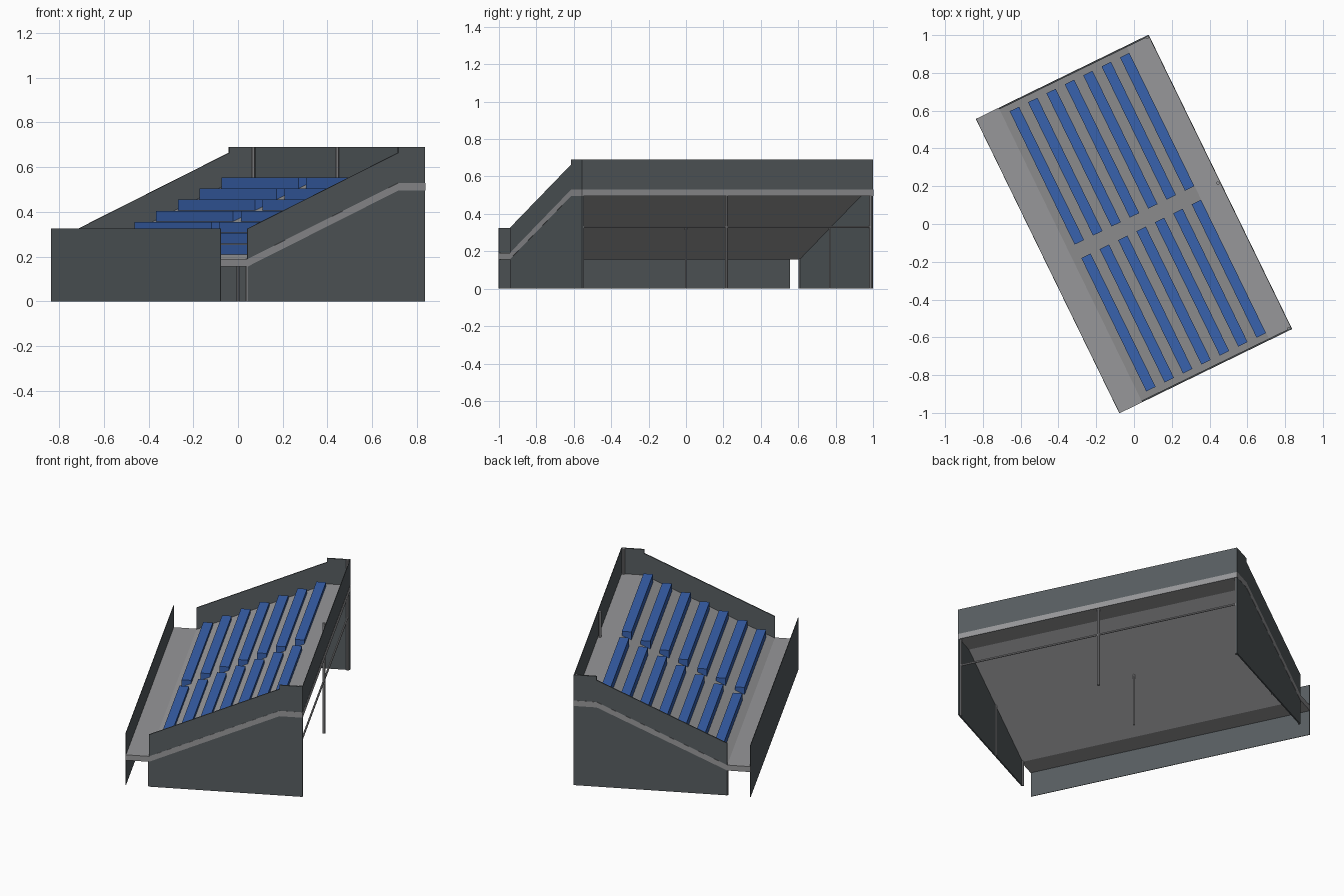
import bpy, bmesh, math
from mathutils import Matrix, Vector

cube = bpy.data.objects.get("Cube")
if cube:
    bpy.data.objects.remove(cube, do_unlink=True)

# The stand is turned about z; local x runs front to back, local y along the rows
TURN = Matrix.Rotation(math.radians(26), 4, 'Z')
A, B = 0.508, 0.866           # half depth, half length
U1, U2 = -0.374, 0.376        # start and end of the slope
FLOOR, TOP = 0.19, 0.53       # deck heights at the two ends
THICK = 0.034                 # deck thickness
RISE = (TOP - FLOOR) / (U2 - U1)


def material(name, rgb):
    m = bpy.data.materials.new(name)
    m.use_nodes = True
    m.diffuse_color = (*rgb, 1)
    m.node_tree.nodes["Principled BSDF"].inputs["Base Color"].default_value = (*rgb, 1)
    return m


concrete = material("light_grey", (0.31, 0.31, 0.32))
panel = material("dark_slate", (0.095, 0.11, 0.118))
blue = material("seat_blue", (0.04, 0.122, 0.42))


def finish(name, bm, mat):
    bmesh.ops.recalc_face_normals(bm, faces=bm.faces)
    me = bpy.data.meshes.new(name)
    bm.to_mesh(me)
    bm.free()
    me.materials.append(mat)
    ob = bpy.data.objects.new(name, me)
    ob.matrix_world = TURN
    bpy.context.collection.objects.link(ob)
    return ob


def extrude_profile(name, points, v0, v1, mat):
    """Side profile (depth, height) swept along the rows."""
    bm = bmesh.new()
    face = bm.faces.new([bm.verts.new((u, v0, z)) for u, z in points])
    new = bmesh.ops.extrude_face_region(bm, geom=[face])["geom"]
    bmesh.ops.translate(bm, vec=(0, v1 - v0, 0),
                        verts=[g for g in new if isinstance(g, bmesh.types.BMVert)])
    return finish(name, bm, mat)


def box(name, u0, u1, v0, v1, z0, z1, mat):
    return extrude_profile(name, [(u0, z0), (u1, z0), (u1, z1), (u0, z1)], v0, v1, mat)


def pole(name, start, end, radius):
    a, b = Vector(start), Vector(end)
    d = b - a
    bm = bmesh.new()
    bmesh.ops.create_cone(bm, cap_ends=True, segments=8,
                          radius1=radius, radius2=radius, depth=d.length)
    spin = d.to_track_quat('Z', 'Y').to_matrix().to_4x4()
    bm.transform(Matrix.Translation((a + b) / 2) @ spin)
    return finish(name, bm, concrete)


# Sloping deck with flat walkways at front and back
top_line = [(-A, FLOOR), (U1, FLOOR), (U2, TOP), (A + 0.001, TOP)]
under_line = [(u, z - THICK) for u, z in reversed(top_line)]
extrude_profile("deck", top_line + under_line, -B - 0.001, B + 0.001, concrete)

# Front and back walls
box("front_wall", -A - 0.001, -A + 0.002, -B, B, 0, 0.325, panel)
box("back_wall", A - 0.003, A, -B, B, TOP - THICK, 0.69, panel)

# Side walls following the slope, with a small step at the back
side = [(U1, 0), (A, 0), (A, 0.69), (U2, 0.69), (U2, 0.665), (U1, 0.325)]
for label, s in (("left", 1), ("right", -1)):
    extrude_profile(label + "_side_wall", side, s * B, s * (B - 0.008), panel)

# Two blocks of seven benches with an aisle between
for row in range(7):
    u = -0.33 + row * 0.1083
    z = 0.255 + row * 0.05
    for label, s in (("left", 1), ("right", -1)):
        box(f"{label}_bench_{row + 1}", u, u + 0.055, s * 0.04, s * 0.825,
            z - 0.05, z, blue)

# Support poles under and behind the deck
for label, v in (("left", B - 0.009), ("middle", 0), ("right", 0.009 - B)):
    pole(label + "_back_pole", (0.494, v, 0), (0.494, v, 0.69), 0.009)
    pole(label + "_centre_pole", (0, v, 0), (0, v, 0.33), 0.006)
    if v:
        pole(label + "_front_pole", (U1, v, 0), (U1, v, 0.165), 0.006)
pole("back_rail", (0.494, -B, 0.33), (0.494, B, 0.33), 0.006)
